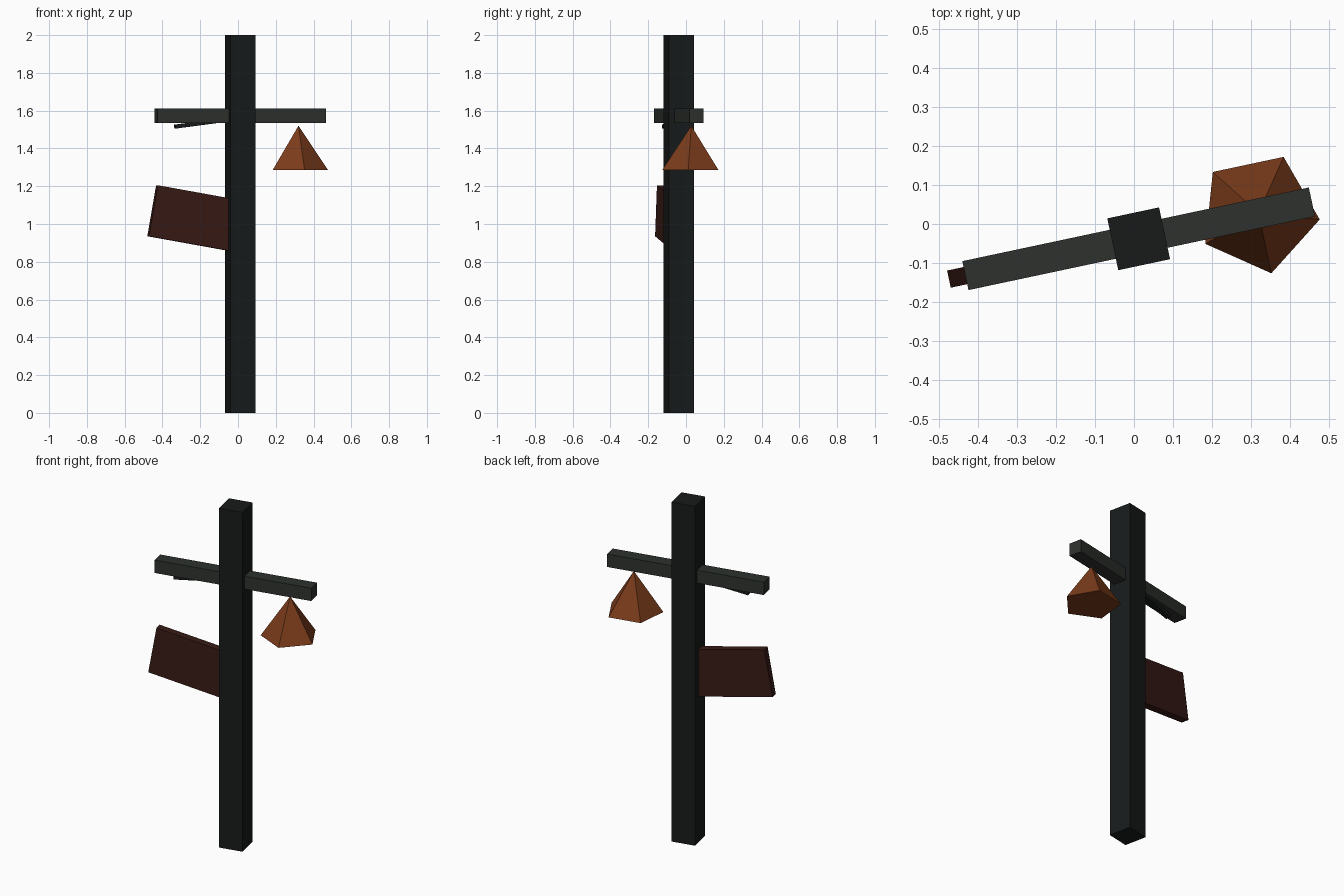
import bpy, bmesh
from math import radians
from mathutils import Matrix

if "Cube" in bpy.data.objects:
    bpy.data.objects.remove(bpy.data.objects["Cube"])

# Whole signpost is turned 12 degrees about its post axis
FRAME = Matrix.Translation((0.012, -0.038, 0)) @ Matrix.Rotation(radians(12), 4, 'Z')


def material(name, rgb):
    m = bpy.data.materials.new(name)
    m.diffuse_color = (*rgb, 1)
    m.use_nodes = True
    m.node_tree.nodes["Principled BSDF"].inputs["Base Color"].default_value = m.diffuse_color
    return m


def finish(name, bm, mat):
    bmesh.ops.recalc_face_normals(bm, faces=bm.faces)
    mesh = bpy.data.meshes.new(name)
    bm.to_mesh(mesh)
    bm.free()
    mesh.materials.append(mat)
    ob = bpy.data.objects.new(name, mesh)
    bpy.context.collection.objects.link(ob)
    return ob


def box(name, centre, size, mat, tilt=0):
    bm = bmesh.new()
    m = (FRAME @ Matrix.Translation(centre) @ Matrix.Rotation(radians(tilt), 4, 'Y')
         @ Matrix.Diagonal((*size, 1)))
    bmesh.ops.create_cube(bm, size=1, matrix=m)
    return finish(name, bm, mat)


dark = material("dark_wood", (0.009, 0.011, 0.011))
grey = material("weathered_wood", (0.026, 0.031, 0.026))
red = material("red_wood", (0.040, 0.011, 0.008))
rust = material("rusty_lantern", (0.20, 0.045, 0.011))

# Upright post and crossbeam
box("post", (0, 0, 1), (0.136, 0.136, 2), dark)
box("crossbeam", (0, 0, 1.573), (0.91, 0.076, 0.076), grey)

# Thin strut rising into the underside of the beam
box("strut", (-0.203, 0, 1.535), (0.306, 0.03, 0.021), dark, -7.4)

# Tilted sign board
box("sign_board", (-0.253, 0, 1.031), (0.45, 0.045, 0.274), red, 10)

# Five-sided lantern shade hanging under the beam
bm = bmesh.new()
place = Matrix.Translation((0.32, 0.028, 1.4025)) @ Matrix.Rotation(radians(-6), 4, 'Z')
bmesh.ops.create_cone(bm, cap_ends=True, segments=5, radius1=0.158, radius2=0,
                      depth=0.235)
bmesh.ops.remove_doubles(bm, verts=bm.verts, dist=1e-4)
# bring one base corner onto +x before placing
corner = max((v for v in bm.verts if v.co.z < 0), key=lambda v: v.co.x)
turn = corner.co.xy.angle_signed((1, 0))
bmesh.ops.transform(bm, matrix=place @ Matrix.Rotation(-turn, 4, 'Z'), verts=bm.verts)
finish("lantern", bm, rust)
